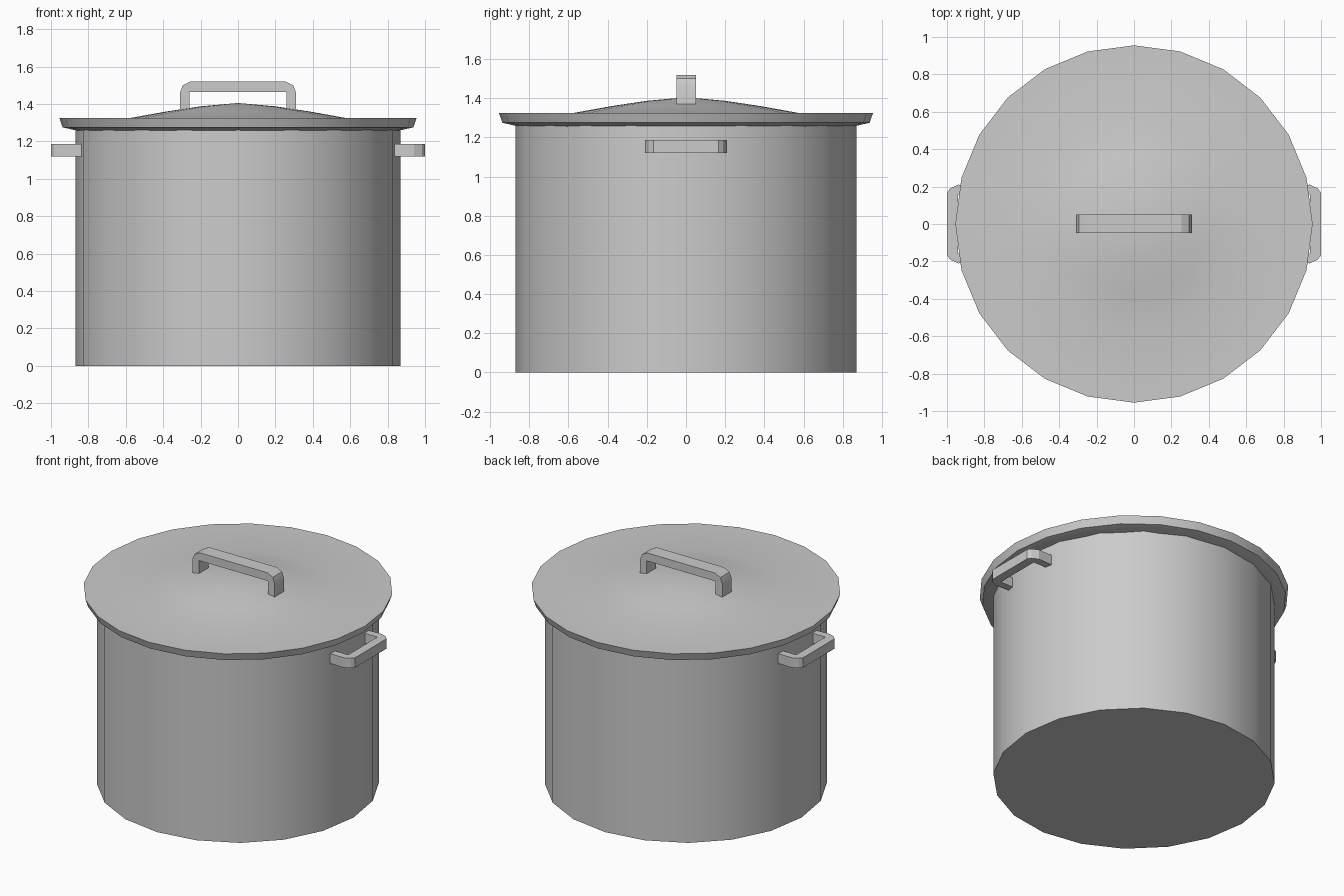
import bpy, bmesh
from math import sin, cos, pi, radians

if "Cube" in bpy.data.objects:
    bpy.data.objects.remove(bpy.data.objects["Cube"])


def finish(name, bm):
    bmesh.ops.remove_doubles(bm, verts=bm.verts, dist=1e-5)
    bmesh.ops.recalc_face_normals(bm, faces=bm.faces)
    mesh = bpy.data.meshes.new(name)
    bm.to_mesh(mesh)
    bm.free()
    obj = bpy.data.objects.new(name, mesh)
    bpy.context.collection.objects.link(obj)
    bpy.ops.object.select_all(action='DESELECT')
    obj.select_set(True)
    bpy.context.view_layer.objects.active = obj
    bpy.ops.object.shade_smooth_by_angle(angle=radians(25))
    return obj


def lathe(name, profile, sides):
    """Revolve (radius, z) points that start and end on the axis."""
    bm = bmesh.new()
    rings = []
    for r, z in profile:
        if r == 0:
            rings.append([bm.verts.new((0, 0, z))] * sides)
        else:
            rings.append([bm.verts.new((r * cos(2 * pi * i / sides),
                                        r * sin(2 * pi * i / sides), z))
                          for i in range(sides)])
    for a, b in zip(rings, rings[1:]):
        for i in range(sides):
            j = (i + 1) % sides
            bm.faces.new(list(dict.fromkeys((a[i], a[j], b[j], b[i]))))
    return finish(name, bm)


def strip(name, outer, inner, depth, place):
    """Extrude the band between two matching half paths, mirrored about u = 0."""
    bm = bmesh.new()
    outer = outer + [(-u, v) for u, v in reversed(outer)]
    inner = inner + [(-u, v) for u, v in reversed(inner)]
    loop = [bm.verts.new(place(u, v, depth[0])) for u, v in outer + inner[::-1]]
    face = bm.faces.new(loop)
    ext = bmesh.ops.extrude_face_region(bm, geom=[face], use_keep_orig=True)
    offset = [b - a for a, b in zip(place(0, 0, depth[0]), place(0, 0, depth[1]))]
    bmesh.ops.translate(bm, vec=offset,
                        verts=[g for g in ext['geom'] if isinstance(g, bmesh.types.BMVert)])
    return finish(name, bm)


# Hollow pot body
lathe("pot_body", [(0, 0), (0.87, 0), (0.87, 1.275), (0.84, 1.275),
                   (0.84, 0.03), (0, 0.03)], 20)

# Lid with flared rim and low dome
lathe("lid", [(0, 1.375), (0.56, 1.29), (0.86, 1.257), (0.938, 1.275), (0.955, 1.325),
              (0.57, 1.326), (0.38, 1.36), (0.2, 1.387), (0, 1.405)], 24)

# Lid handle
strip("lid_handle",
      [(0.31, 1.35), (0.31, 1.46), (0.295, 1.5), (0.255, 1.52)],
      [(0.26, 1.35), (0.26, 1.465)],
      (-0.048, 0.052), lambda u, v, d: (u, d, v))

# Side handles
for side, label in ((1, "right"), (-1, "left")):
    strip(label + "_handle",
          [(0.207, 0.835), (0.21, 0.94), (0.19, 0.983), (0.167, 1.0)],
          [(0.158, 0.835), (0.158, 0.94)],
          (1.12, 1.187), lambda u, v, d: (side * v, u, d))
